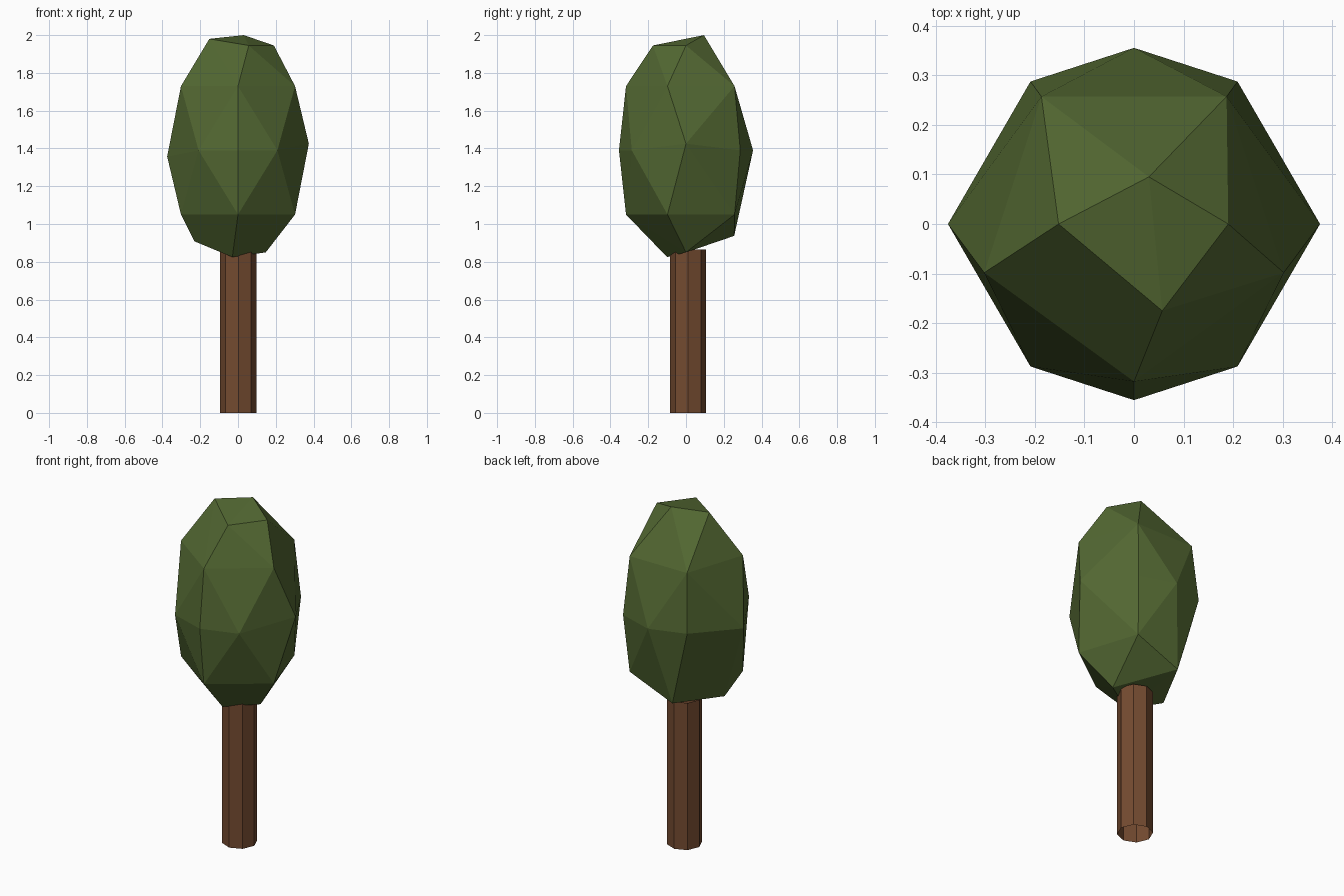
import bpy, bmesh
from math import sin, cos, radians

if "Cube" in bpy.data.objects:
    bpy.data.objects.remove(bpy.data.objects["Cube"])


def material(name, colour):
    m = bpy.data.materials.new(name)
    m.diffuse_color = (*colour, 1)
    m.use_nodes = True
    m.node_tree.nodes["Principled BSDF"].inputs["Base Color"].default_value = m.diffuse_color
    return m


def add_object(name, bm, mat):
    bmesh.ops.recalc_face_normals(bm, faces=bm.faces)
    me = bpy.data.meshes.new(name)
    bm.to_mesh(me)
    bm.free()
    me.materials.append(mat)
    ob = bpy.data.objects.new(name, me)
    bpy.context.collection.objects.link(ob)
    return ob


def ring(radius, z, angles):
    return [(radius * cos(radians(a)), radius * sin(radians(a)), z) for a in angles]


leaf_green = material("leaf green", (0.086, 0.138, 0.032))
bark_brown = material("bark brown", (0.175, 0.070, 0.030))

# trunk: open eight-sided tube
bm = bmesh.new()
bmesh.ops.create_cone(bm, cap_ends=False, segments=8, radius1=0.096,
                      radius2=0.096, depth=0.865)
bmesh.ops.translate(bm, verts=bm.verts, vec=(0.002, 0.011, 0.4325))
add_object("trunk", bm, bark_brown)

# crown: faceted egg, rings of points plus irregular top and bottom facets
points = ring(0.3175, 1.73, (-90, -18, 54, 126, 198))
points += ring(0.355, 1.39, (-126, -90, -54, 54, 90, 126))
points += ring(0.3175, 1.05, (-90, -18, 54, 198))
points += [(0.375, 0, 1.425), (-0.375, 0, 1.357)]
points += [(0.03, 0.095, 2.0), (0.19, 0, 1.945), (0.057, -0.175, 1.945), (-0.152, 0, 1.98)]
points += [(-0.23, -0.03, 0.908), (-0.09, 0.255, 0.937), (-0.03, -0.1, 0.825), (0.147, 0, 0.85)]
bm = bmesh.new()
for p in points:
    bm.verts.new(p)
bmesh.ops.convex_hull(bm, input=bm.verts)
bmesh.ops.delete(bm, geom=[v for v in bm.verts if not v.link_faces], context='VERTS')
add_object("crown", bm, leaf_green)
